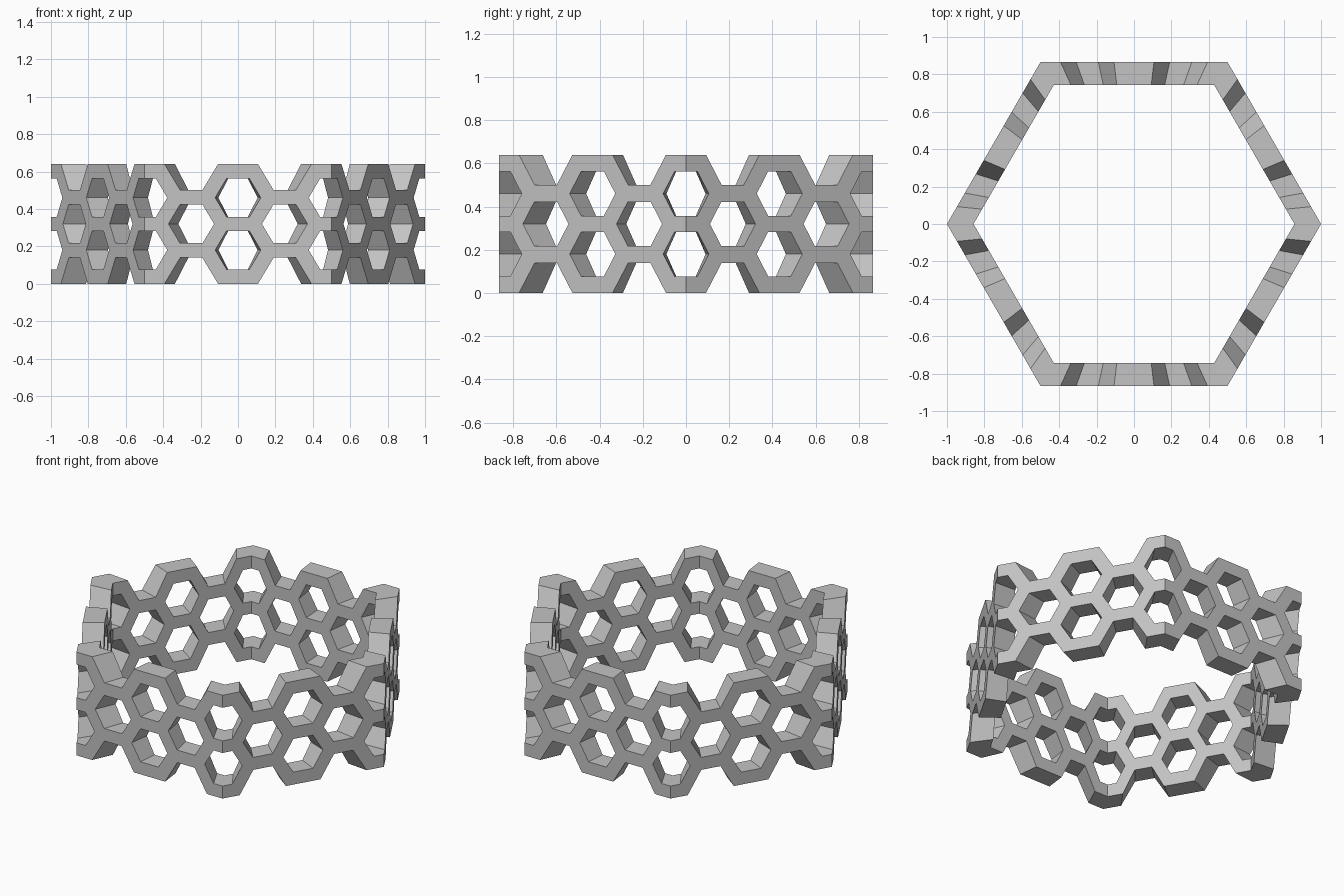
import bpy, bmesh, math
from mathutils import Vector

if "Cube" in bpy.data.objects:
    bpy.data.objects.remove(bpy.data.objects["Cube"], do_unlink=True)

INNER = 0.858          # inner hexagon relative to the outer one
PITCH = 0.25           # spacing of the cell columns along the perimeter
MID = 0.32             # half the band height
CELL = (PITCH / 1.5, 0.14)      # half width and half height of a lattice cell
HOLE = (0.122, 0.1025)          # the same for its opening
RIM = (0.214, 0.18)             # the same for the thick rim on the border
NOTCH = 0.059                   # half width of a notch floor

corners = [Vector((math.cos(k * math.pi / 3), math.sin(k * math.pi / 3)))
           for k in range(6)]


def wrap(u, z):
    """Place a point of the flat band on the outer hexagonal wall."""
    side = math.floor(u)
    p = corners[side % 6].lerp(corners[(side + 1) % 6], u - side)
    return (p.x, p.y, z)


def hexagon(size):
    """Flat-topped hexagon, with its level edges split where the band folds."""
    w, h = size
    return [(w, 0), (w / 2, h), (0, h), (-w / 2, h),
            (-w, 0), (-w / 2, -h), (0, -h), (w / 2, -h)]


bm = bmesh.new()


def face(u, z, points):
    bm.faces.new([bm.verts.new(wrap(u + a, z + b)) for a, b in points])


def cell(u, z, rim=0):
    """Ring around one opening; rim thickens its upper (1) or lower (-1) edge."""
    inner, outer, thick = hexagon(HOLE), hexagon(CELL), hexagon(RIM)
    outer = [t if rim * c[1] > 0 else c for c, t in zip(outer, thick)]
    for k in range(8):
        n = (k + 1) % 8
        face(u, z, [inner[k], outer[k], outer[n], inner[n]])


# Honeycomb sheet: columns of two cells alternate with single cells
for j in range(24):
    u = j * PITCH
    if j % 2 == 0:
        for s in (-1, 1):
            z = MID + s * CELL[1]
            cell(u, z, s)
            for m in (-1, 1):
                face(u, z, [(m * CELL[0], 0), (m * RIM[0] / 2, s * RIM[1]),
                            (m * (PITCH - NOTCH), s * (RIM[1] - CELL[1]))])
    else:
        cell(u, MID)
        for s in (-1, 1):
            w, h = CELL[0] / 2, s * CELL[1]
            face(u, MID, [(w, h), (0, h), (-w, h),
                          (-NOTCH, s * RIM[1]), (NOTCH, s * RIM[1])])
bmesh.ops.remove_doubles(bm, verts=bm.verts, dist=0.0005)

# Thickness: the sheet is extruded towards the central axis
result = bmesh.ops.extrude_face_region(bm, geom=bm.faces[:], use_keep_orig=True)
for v in result["geom"]:
    if isinstance(v, bmesh.types.BMVert):
        v.co.x *= INNER
        v.co.y *= INNER
bmesh.ops.recalc_face_normals(bm, faces=bm.faces)

mesh = bpy.data.meshes.new("honeycomb_ring")
bm.to_mesh(mesh)
bm.free()
ring = bpy.data.objects.new("honeycomb_ring", mesh)
bpy.context.collection.objects.link(ring)

# Plain grey material
grey = bpy.data.materials.new("light_grey")
grey.use_nodes = True
colour = (0.55, 0.55, 0.55, 1)
grey.diffuse_color = colour
grey.node_tree.nodes["Principled BSDF"].inputs["Base Color"].default_value = colour
mesh.materials.append(grey)
